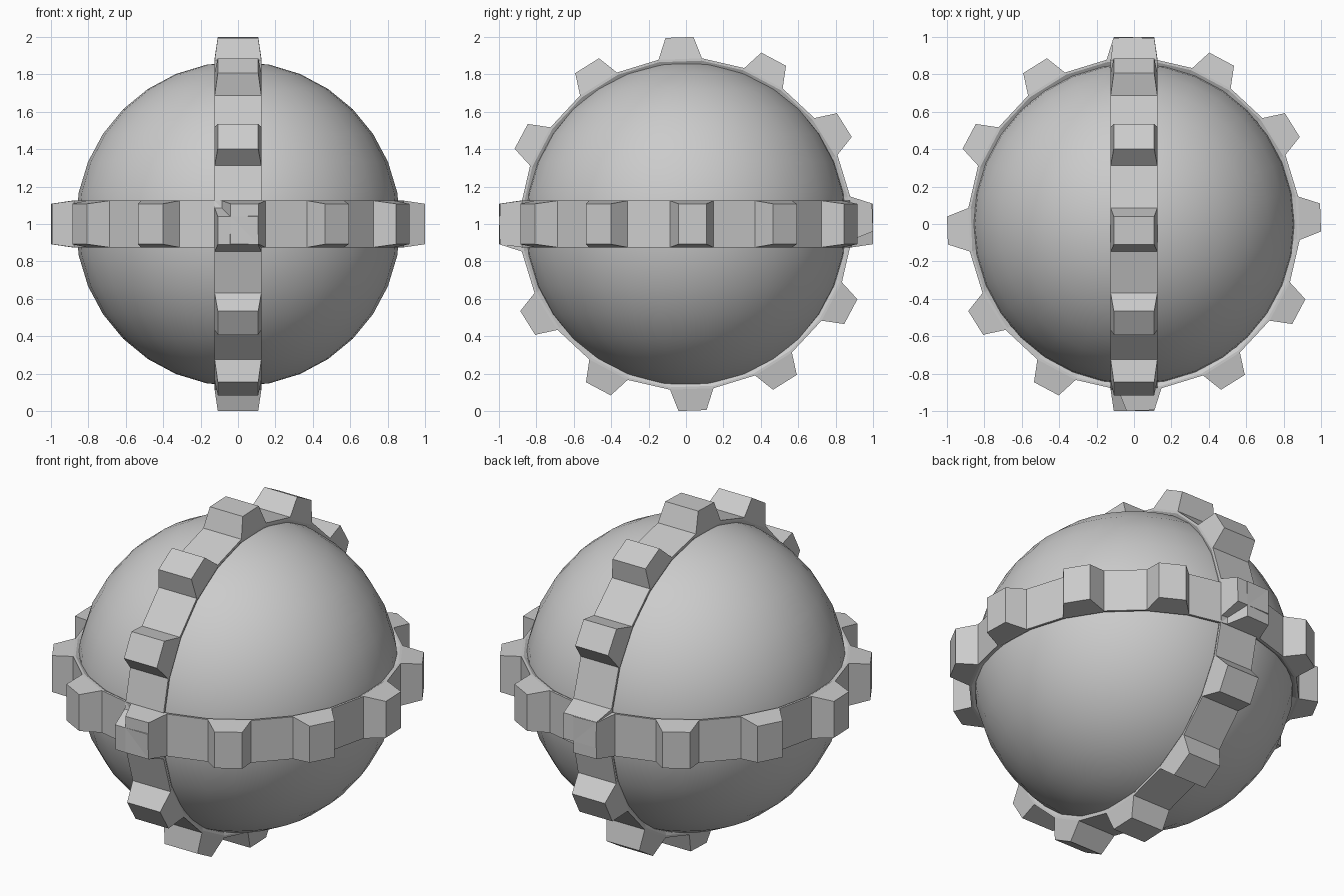
import bpy, bmesh
from math import radians, cos, sin
from mathutils import Matrix, Vector

if "Cube" in bpy.data.objects:
    bpy.data.objects.remove(bpy.data.objects["Cube"])

CENTRE = Vector((0, 0, 1))
SIDES = 24
# Ring cross-section: (radius, height), with a sloped inner lip
PROFILE = [(0.89, -0.125), (0.89, 0.125), (0.877, 0.125),
           (0.855, 0.112), (0.855, -0.112), (0.877, -0.125)]


def gear_ring(name, rotation):
    bm = bmesh.new()
    loops = []
    for i in range(SIDES):
        a = radians(2 - 7.5 + 15 * i)
        loops.append([bm.verts.new((r * cos(a), r * sin(a), z)) for r, z in PROFILE])
    n = len(PROFILE)
    teeth = []
    for i in range(SIDES):
        p, q = loops[i], loops[(i + 1) % SIDES]
        for j in range(n):
            k = (j + 1) % n
            f = bm.faces.new((p[j], q[j], q[k], p[k]))
            if j == 0 and i % 2 == 0:
                teeth.append((f, radians(2 + 15 * i)))
    # Every second outer face becomes a tapered tooth
    for face, a in teeth:
        top = bmesh.ops.extrude_discrete_faces(bm, faces=[face])["faces"][0]
        radial = Vector((cos(a), sin(a), 0))
        tangent = Vector((-sin(a), cos(a), 0))
        for v in top.verts:
            side = 1 if v.co.dot(tangent) > 0 else -1
            up = 1 if v.co.z > 0 else -1
            v.co = radial * 0.998 + tangent * (0.075 * side) + Vector((0, 0, 0.108 * up))
    bmesh.ops.recalc_face_normals(bm, faces=bm.faces)
    mesh = bpy.data.meshes.new(name)
    bm.transform(Matrix.Translation(CENTRE) @ rotation)
    bm.to_mesh(mesh)
    bm.free()
    bpy.context.collection.objects.link(bpy.data.objects.new(name, mesh))


# Smooth core ball
bpy.ops.mesh.primitive_uv_sphere_add(segments=32, ring_count=16, radius=0.868, location=CENTRE)
bpy.context.object.name = "core_ball"
bpy.ops.object.shade_smooth()

# Horizontal ring, and an upright ring with axes cycled x->y, y->z, z->x
gear_ring("horizontal_ring", Matrix.Identity(4))
gear_ring("upright_ring", Matrix(((0, 0, 1, 0), (1, 0, 0, 0), (0, 1, 0, 0), (0, 0, 0, 1))))
